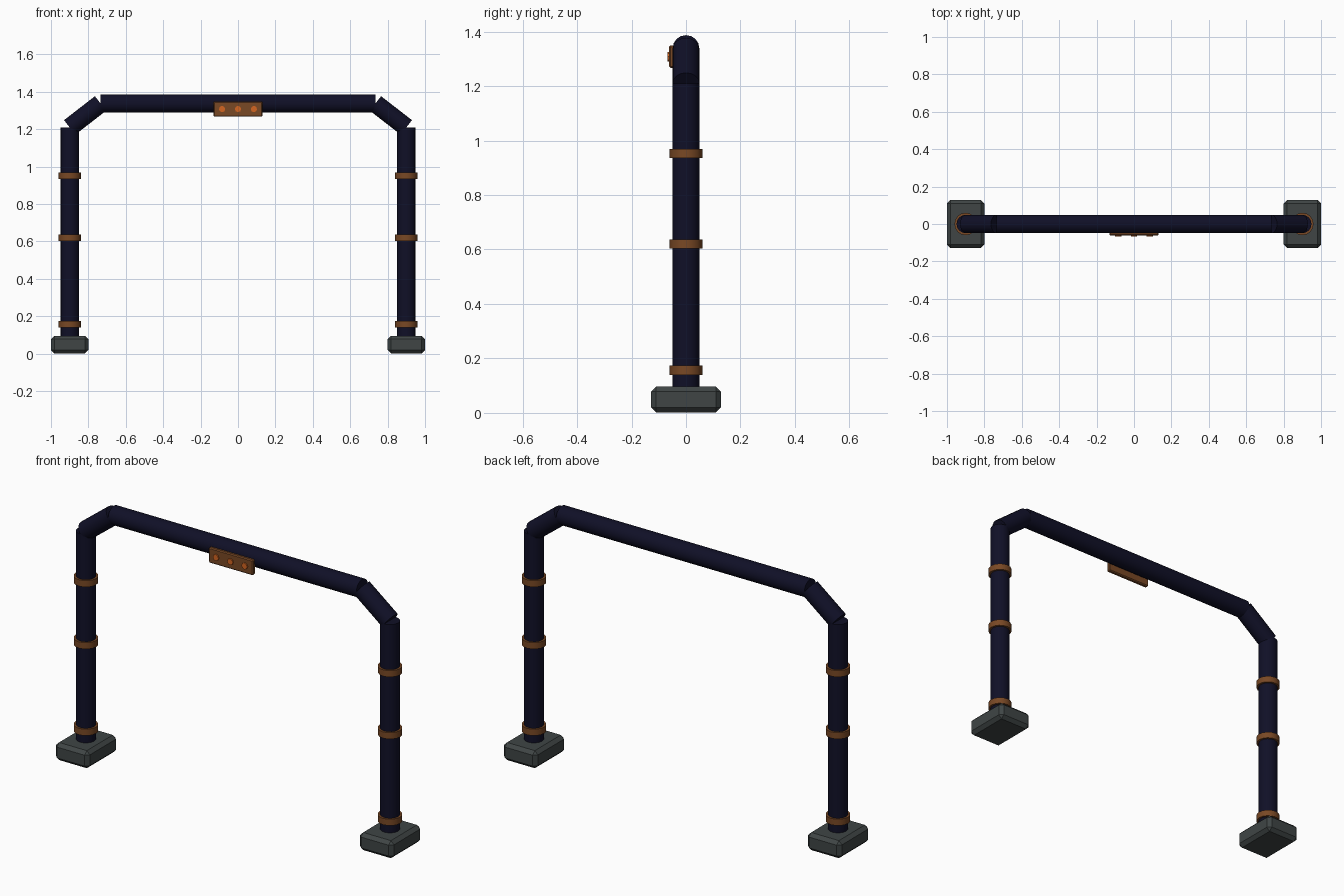
import bpy, math
from mathutils import Vector

if "Cube" in bpy.data.objects:
    bpy.data.objects.remove(bpy.data.objects["Cube"])


def material(name, color):
    m = bpy.data.materials.new(name)
    m.use_nodes = True
    m.diffuse_color = (*color, 1)
    m.node_tree.nodes["Principled BSDF"].inputs["Base Color"].default_value = (*color, 1)
    return m


NAVY = material("dark navy paint", (0.005, 0.005, 0.02))
COPPER = material("brown copper", (0.19, 0.065, 0.018))
STONE = material("grey green stone", (0.05, 0.06, 0.06))
AMBER = material("amber lamp", (0.65, 0.13, 0.015))


def rod(name, a, b, radius, mat, sides=16, smooth=True):
    """Capped cylinder running from point a to point b."""
    a, b = Vector(a), Vector(b)
    axis = b - a
    bpy.ops.mesh.primitive_cylinder_add(
        vertices=sides, radius=radius, depth=axis.length, location=(a + b) / 2,
        rotation=axis.to_track_quat("Z", "Y").to_euler())
    ob = bpy.context.object
    ob.name = name
    ob.data.materials.append(mat)
    if smooth:
        bpy.ops.object.shade_smooth_by_angle(angle=math.radians(35))
    return ob


def block(name, center, size, bevel, mat):
    """Box with chamfered edges."""
    bpy.ops.mesh.primitive_cube_add(size=1, location=center)
    ob = bpy.context.object
    ob.name = name
    ob.scale = size
    bpy.ops.object.transform_apply(location=False, rotation=False, scale=True)
    ob.data.materials.append(mat)
    mod = ob.modifiers.new("chamfer", "BEVEL")
    mod.width, mod.segments = bevel, 1
    return ob


PIPE = 0.049
POST_X, POST_TOP = 0.9, 1.21
BEAM_X, BEAM_Z = 0.735, 1.338

# Both sides: foot, post, collars and angled corner pipe
for side, s in (("left", 1), ("right", -1)):
    x = s * POST_X
    block(f"{side}_foot", (x, 0, 0.049), (0.2, 0.256, 0.094), 0.018, STONE)
    rod(f"{side}_post", (x, 0, 0.08), (x, 0, POST_TOP), PIPE, NAVY)
    rod(f"{side}_corner_pipe", (x, 0, POST_TOP), (s * BEAM_X, 0, BEAM_Z), PIPE, NAVY)
    for i, z in enumerate((0.157, 0.62, 0.952)):
        rod(f"{side}_collar_{i + 1}", (x, 0, z - 0.017), (x, 0, z + 0.017), 0.06, COPPER)

# Top beam
rod("top_beam", (-BEAM_X, 0, BEAM_Z), (BEAM_X, 0, BEAM_Z), PIPE, NAVY)

# Lamp plate on the front of the beam
block("lamp_plate", (0, -0.051, 1.308), (0.262, 0.022, 0.082), 0.005, COPPER)
for i in (-1, 0, 1):
    x = i * 0.085
    rod(f"lamp_{i + 2}", (x, -0.055, 1.308), (x, -0.068, 1.308), 0.017, AMBER, 8, False)
